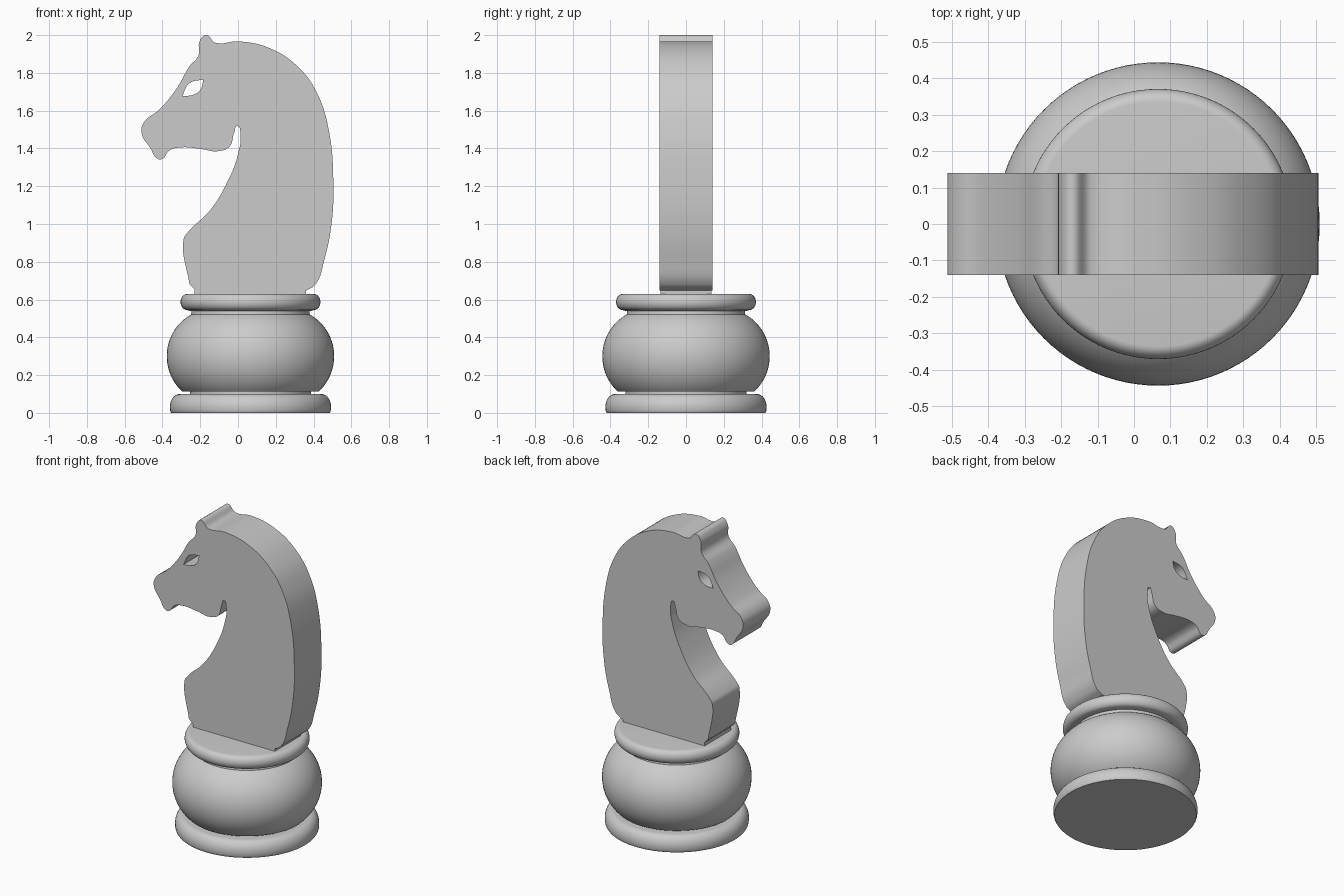
import bpy
import bmesh
import math

default_cube = bpy.data.objects.get("Cube")
if default_cube:
    bpy.data.objects.remove(default_cube, do_unlink=True)

# Single grey colour
grey = bpy.data.materials.new("plain grey")
grey.use_nodes = True
grey.diffuse_color = (0.6, 0.6, 0.6, 1)
grey.node_tree.nodes["Principled BSDF"].inputs["Base Color"].default_value = grey.diffuse_color

BASE_X = 0.066
HALF_THICKNESS = 0.14


def finish(obj, angle):
    """Colour an object and smooth it, keeping its sharp edges."""
    obj.data.materials.clear()
    obj.data.materials.append(grey)
    bpy.ops.object.select_all(action="DESELECT")
    obj.select_set(True)
    bpy.context.view_layer.objects.active = obj
    bpy.ops.object.shade_smooth_by_angle(angle=math.radians(angle))


def lathe(name, profile, segments=96):
    """Spin a (radius, height) profile around the upright axis of the base."""
    bm = bmesh.new()
    verts = [bm.verts.new((r, 0, z)) for r, z in profile]
    edges = [bm.edges.new(pair) for pair in zip(verts, verts[1:])]
    bmesh.ops.spin(bm, geom=verts + edges, cent=(0, 0, 0), axis=(0, 0, 1),
                   angle=math.tau, steps=segments)
    bmesh.ops.remove_doubles(bm, verts=bm.verts, dist=0.0001)
    bmesh.ops.recalc_face_normals(bm, faces=bm.faces)
    mesh = bpy.data.meshes.new(name)
    bm.to_mesh(mesh)
    bm.free()
    obj = bpy.data.objects.new(name, mesh)
    obj.location.x = BASE_X
    bpy.context.collection.objects.link(obj)
    finish(obj, 35)


def arc(radius, height, bulge, rise, start, end, steps):
    """Elliptical arc of profile points, angles in degrees."""
    angles = [math.radians(start + (end - start) * i / steps) for i in range(steps + 1)]
    return [(radius + bulge * math.cos(a), height + rise * math.sin(a)) for a in angles]


def add_loop(curve, points, corners):
    """Closed smooth loop through the points, with sharp corners at some."""
    spline = curve.splines.new("BEZIER")
    spline.bezier_points.add(len(points) - 1)
    spline.use_cyclic_u = True
    for i, (point, (x, z)) in enumerate(zip(spline.bezier_points, points)):
        point.co = (x, z, 0)
        kind = "VECTOR" if i in corners else "AUTO"
        point.handle_left_type = point.handle_right_type = kind


# Turned base: foot, round body and collar
lathe("base_foot", [(0, 0), (0.42, 0)] + arc(0.375, 0.03, 0.052, 0.07, -20, 90, 14) + [(0, 0.1)])
lathe("base_body", [(0, 0.1), (0.32, 0.1), (0.32, 0.112)]
      + arc(0.2, 0.3, 0.243, 0.25, -48, 62, 28) + [(0.31, 0.55), (0, 0.55)])
lathe("base_collar", [(0, 0.54), (0.32, 0.54)]
      + arc(0.335, 0.587, 0.035, 0.043, -90, 90, 16) + [(0, 0.63)])

# Thin plate joining the head to the collar
bpy.ops.mesh.primitive_cube_add(size=1, location=(BASE_X, 0, 0.638))
plate = bpy.context.object
plate.name = "head_plate"
plate.scale = (0.59, 2 * HALF_THICKNESS - 0.01, 0.03)
finish(plate, 30)

# Flat horse head, outlined clockwise from the ear, with the eye cut through
outline = [
    (-.17, 2), (-.12, 1.96), (0, 1.967), (.17, 1.93), (.325, 1.825), (.42, 1.69),
    (.48, 1.5), (.505, 1.205), (.495, 1), (.457, .81), (.41, .68), (.363, .648),
    (-.225, .648), (-.257, .68), (-.288, .92), (-.267, .955), (-.15, 1.07),
    (-.055, 1.225), (0, 1.37), (.013, 1.475), (-.003, 1.518), (-.02, 1.485),
    (-.045, 1.41), (-.11, 1.385), (-.2, 1.398), (-.31, 1.405), (-.362, 1.39),
    (-.405, 1.343), (-.43, 1.348), (-.463, 1.4), (-.51, 1.48), (-.5, 1.535),
    (-.415, 1.607), (-.32, 1.725), (-.257, 1.835), (-.21, 1.89), (-.203, 1.967),
]
eye = [(-.295, 1.677), (-.257, 1.745), (-.183, 1.765), (-.2, 1.71), (-.235, 1.685)]

curve = bpy.data.curves.new("horse_head", "CURVE")
curve.dimensions = "2D"
curve.fill_mode = "BOTH"
curve.extrude = HALF_THICKNESS
curve.resolution_u = 8
add_loop(curve, outline, corners={11, 12, 13})
add_loop(curve, eye, corners={0, 2})
head = bpy.data.objects.new("horse_head", curve)
head.rotation_euler.x = math.pi / 2
bpy.context.collection.objects.link(head)
bpy.ops.object.select_all(action="DESELECT")
head.select_set(True)
bpy.context.view_layer.objects.active = head
bpy.ops.object.convert(target="MESH")
head = bpy.context.object

# Weld the cut edges so the head is one solid
bm = bmesh.new()
bm.from_mesh(head.data)
bmesh.ops.remove_doubles(bm, verts=bm.verts, dist=0.0001)
bmesh.ops.recalc_face_normals(bm, faces=bm.faces)
bm.to_mesh(head.data)
bm.free()
finish(head, 40)
